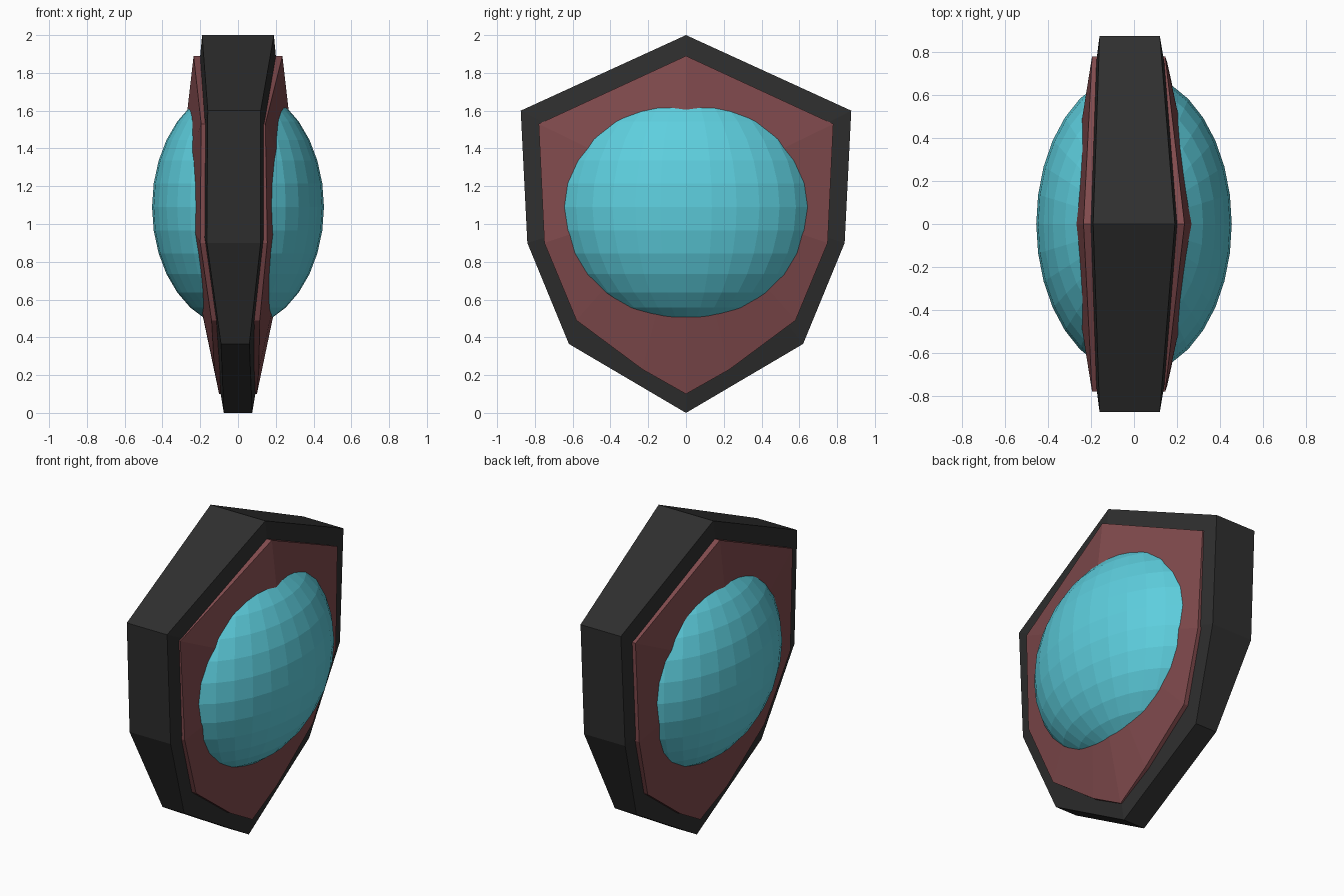
import bpy, bmesh

if "Cube" in bpy.data.objects:
    bpy.data.objects.remove(bpy.data.objects["Cube"])


def paint(obj, name, rgb):
    mat = bpy.data.materials.new(name)
    mat.diffuse_color = (*rgb, 1)
    mat.use_nodes = True
    mat.node_tree.nodes["Principled BSDF"].inputs["Base Color"].default_value = mat.diffuse_color
    obj.data.materials.append(mat)


def shield_slab(name, half, hub_x, hub_z):
    """Slab whose two faces rise to a central hub.
    half: (y, z, left x, right x) from top tip to bottom tip, mirrored in y."""
    loop = half + [(-y, z, a, b) for y, z, a, b in reversed(half[1:-1])]
    bm = bmesh.new()
    left = [bm.verts.new((a, y, z)) for y, z, a, b in loop]
    right = [bm.verts.new((b, y, z)) for y, z, a, b in loop]
    hub_l = bm.verts.new((-hub_x, 0, hub_z))
    hub_r = bm.verts.new((hub_x, 0, hub_z))
    n = len(loop)
    for i in range(n):
        j = (i + 1) % n
        bm.faces.new((left[i], left[j], right[j], right[i]))
        bm.faces.new((left[j], left[i], hub_l))
        bm.faces.new((right[i], right[j], hub_r))
    bmesh.ops.recalc_face_normals(bm, faces=bm.faces)
    mesh = bpy.data.meshes.new(name)
    bm.to_mesh(mesh)
    bm.free()
    obj = bpy.data.objects.new(name, mesh)
    bpy.context.collection.objects.link(obj)
    return obj


# Dark outer frame
frame = shield_slab("shield_frame", [
    (0, 2.0, -0.19, 0.19),
    (0.875, 1.6, -0.16, 0.12),
    (0.84, 0.9, -0.165, 0.12),
    (0.62, 0.365, -0.09, 0.06),
    (0, 0, -0.075, 0.075)], 0.27, 1.15)
paint(frame, "dark_frame", (0.028, 0.028, 0.028))

# Red-brown inset panel, slightly proud of the frame on both sides
panel = shield_slab("inner_panel", [
    (0, 1.89, -0.235, 0.235),
    (0.78, 1.53, -0.195, 0.145),
    (0.75, 0.9, -0.2, 0.155),
    (0.58, 0.49, -0.14, 0.115),
    (0.23, 0.23, -0.125, 0.11),
    (0, 0.1, -0.1, 0.1)], 0.32, 1.15)
paint(panel, "red_panel", (0.22, 0.07, 0.075))

# Flattened faceted dome passing through both sides
bpy.ops.mesh.primitive_uv_sphere_add(segments=32, ring_count=16, radius=1,
                                     location=(0, 0, 1.09))
dome = bpy.context.object
dome.name = "central_dome"
dome.scale = (0.455, 0.70, 0.64)
paint(dome, "teal_dome", (0.11, 0.62, 0.73))
